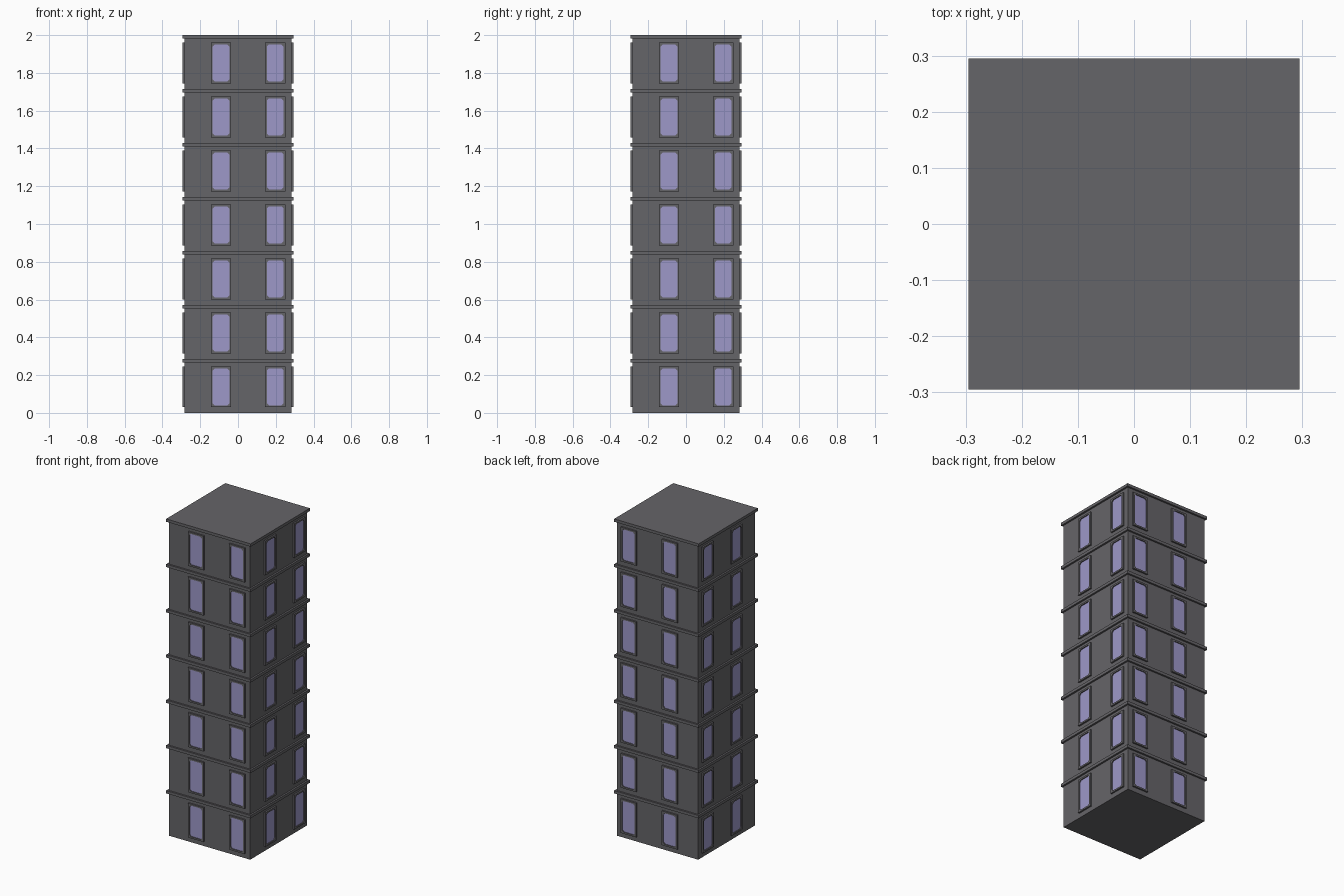
import bpy, bmesh, math
from mathutils import Matrix, Vector

if "Cube" in bpy.data.objects:
    bpy.data.objects.remove(bpy.data.objects["Cube"])

FLOORS = 7
STOREY = 2.0 / FLOORS
WALL, LEDGE = 0.284, 0.295          # half widths
BAND = 0.018                        # ledge height
WIN_CENTRES = (-0.09, 0.197)        # along each face
WIN_W, WIN_H, WIN_Z = 0.108, 0.216, 0.138


def material(name, rgb):
    m = bpy.data.materials.new(name)
    m.diffuse_color = (*rgb, 1)
    m.use_nodes = True
    m.node_tree.nodes["Principled BSDF"].inputs["Base Color"].default_value = m.diffuse_color
    return m


grey = material("dark grey wall", (0.131, 0.128, 0.138))
lilac = material("lilac glass", (0.337, 0.314, 0.584))


def finish(name, bm, mat):
    bmesh.ops.recalc_face_normals(bm, faces=bm.faces)
    mesh = bpy.data.meshes.new(name)
    bm.to_mesh(mesh)
    bm.free()
    mesh.materials.append(mat)
    ob = bpy.data.objects.new(name, mesh)
    bpy.context.collection.objects.link(ob)
    return ob


def box(bm, half, z0, z1):
    m = Matrix.Translation((0, 0, (z0 + z1) / 2)) @ Matrix.Diagonal((2 * half, 2 * half, z1 - z0, 1))
    bmesh.ops.create_cube(bm, size=1, matrix=m)


def outline(w, h, cut):
    """Eight points of a rectangle, corners cut by the given amount."""
    pts = []
    for sx, sz, first_x in ((1, 1, True), (-1, 1, False), (-1, -1, True), (1, -1, False)):
        a = (sx * w / 2, sz * (h / 2 - cut))
        b = (sx * (w / 2 - cut), sz * h / 2)
        pts += [a, b] if first_x else [b, a]
    return pts


# Tower body
bm = bmesh.new()
box(bm, WALL, 0, 2 - BAND / 2)
finish("tower_walls", bm, grey)

# Ledge at the top of each storey, the last one being the roof slab
bm = bmesh.new()
for k in range(1, FLOORS + 1):
    box(bm, LEDGE, k * STOREY - BAND, k * STOREY)
finish("floor_ledges", bm, grey)

# Window frames and panes; opposite faces mirror each other
frames, panes = bmesh.new(), bmesh.new()
outer = outline(WIN_W, WIN_H, 0.018)
outer = [(math.copysign(WIN_W / 2, x) if abs(x) > WIN_W / 2 - 0.019 else x,
          math.copysign(WIN_H / 2, z) if abs(z) > WIN_H / 2 - 0.001 else z) for x, z in outer]
inner = outline(WIN_W - 0.02, WIN_H - 0.02, 0.011)
corners = [(sx * WIN_W / 2, sz * WIN_H / 2) for sx, sz in ((1, 1), (-1, 1), (-1, -1), (1, -1))]

for axis in "xy":
    for side in (-1, 1):
        for c in WIN_CENTRES:
            for k in range(FLOORS):
                zc = k * STOREY + WIN_Z

                def place(p, depth):
                    u, z = c + p[0], zc + p[1]
                    return Vector((u, side * depth, z) if axis == "y" else (side * depth, u, z))

                def loop(b, pts, depth):
                    return [b.verts.new(place(p, depth)) for p in pts]

                fo = loop(frames, corners, LEDGE - 0.001)
                bo = loop(frames, corners, WALL - 0.002)
                fi = loop(frames, inner, LEDGE - 0.001)
                bi = loop(frames, inner, WALL - 0.002)
                for i in range(4):
                    j = (i + 1) % 4
                    n = (2 * i + 2) % 8
                    # outer side, front strip and front corner
                    frames.faces.new((fo[i], fo[j], bo[j], bo[i]))
                    frames.faces.new((fo[i], fo[j], fi[n], fi[2 * i + 1]))
                    frames.faces.new((fo[i], fi[2 * i + 1], fi[2 * i]))
                    # back strip and corner, hidden in the wall
                    frames.faces.new((bo[i], bo[j], bi[n], bi[2 * i + 1]))
                    frames.faces.new((bo[i], bi[2 * i + 1], bi[2 * i]))
                for i in range(8):
                    j = (i + 1) % 8
                    frames.faces.new((fi[i], fi[j], bi[j], bi[i]))

                # thin glass plate set back inside the frame
                gf = loop(panes, inner, WALL + 0.004)
                gb = loop(panes, inner, WALL - 0.002)
                panes.faces.new(gf)
                panes.faces.new(gb)
                for i in range(8):
                    j = (i + 1) % 8
                    panes.faces.new((gf[i], gf[j], gb[j], gb[i]))

finish("window_frames", frames, grey)
finish("window_panes", panes, lilac)
